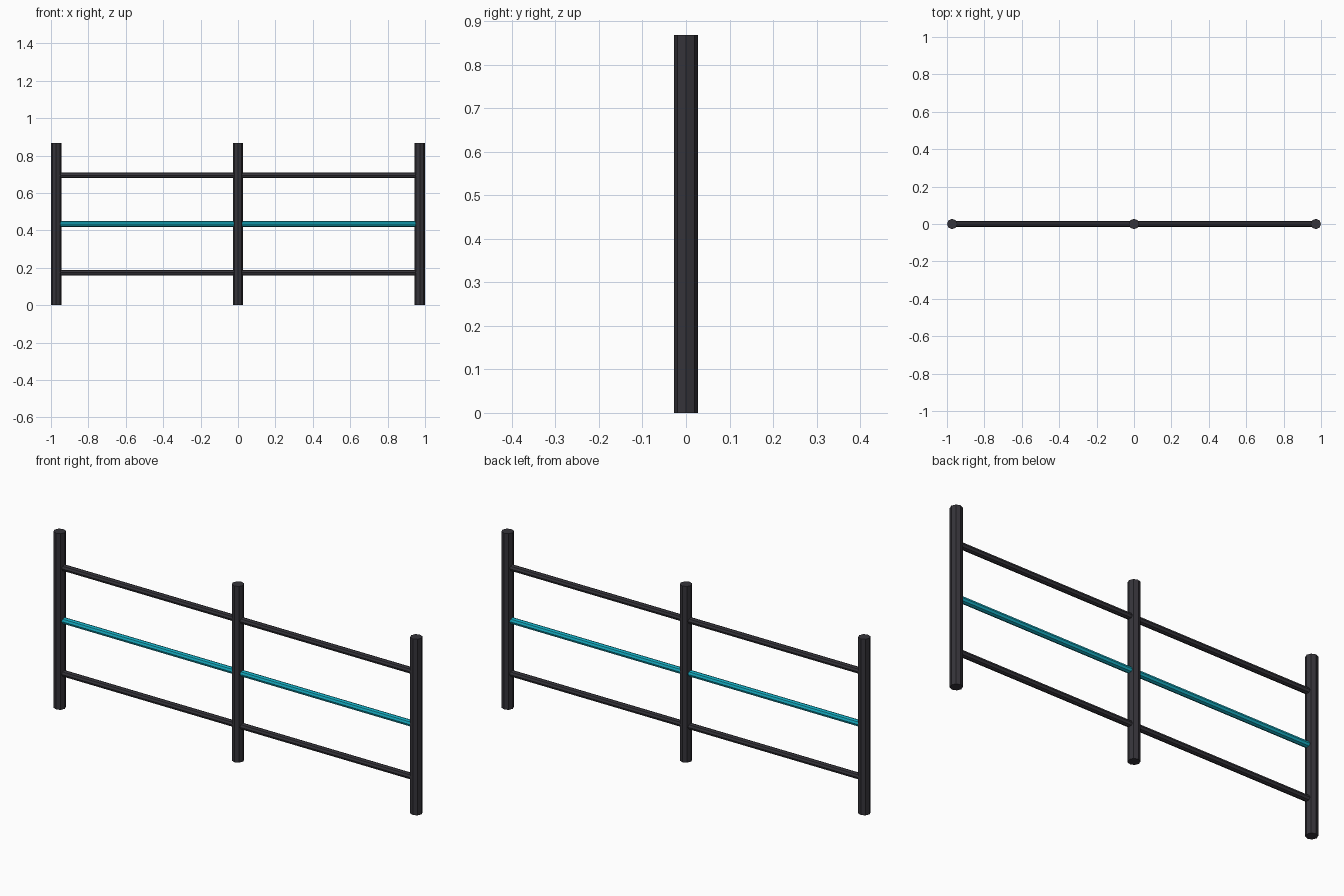
import bpy
from math import pi

cube = bpy.data.objects.get("Cube")
if cube:
    bpy.data.objects.remove(cube)

HEIGHT = 0.868
POST_RADIUS = 0.0278
RAIL_RADIUS = 0.0155
POST_X = 1 - POST_RADIUS


def material(name, colour):
    mat = bpy.data.materials.new(name)
    mat.use_nodes = True
    mat.diffuse_color = colour
    mat.node_tree.nodes["Principled BSDF"].inputs["Base Color"].default_value = colour
    return mat


def rod(name, radius, length, location, mat, turn=0):
    """Flat-shaded eight-sided rod, upright unless turned about y."""
    bpy.ops.mesh.primitive_cylinder_add(
        vertices=8, radius=radius, depth=length,
        location=location, rotation=(0, turn, 0))
    obj = bpy.context.object
    obj.name = name
    obj.data.materials.append(mat)
    return obj


charcoal = material("charcoal metal", (0.036, 0.034, 0.042, 1))
cyan = material("cyan metal", (0.008, 0.41, 0.53, 1))

# Upright posts
for name, x in (("right_post", -POST_X), ("middle_post", 0), ("left_post", POST_X)):
    rod(name, POST_RADIUS, HEIGHT, (x, 0, HEIGHT / 2), charcoal)

# Horizontal rails, ending inside the outer posts
for name, level, mat in (("lower_rail", 0.2, charcoal),
                         ("middle_rail", 0.5, cyan),
                         ("upper_rail", 0.8, charcoal)):
    rod(name, RAIL_RADIUS, 2 * POST_X, (0, 0, HEIGHT * level), mat, pi / 2)
